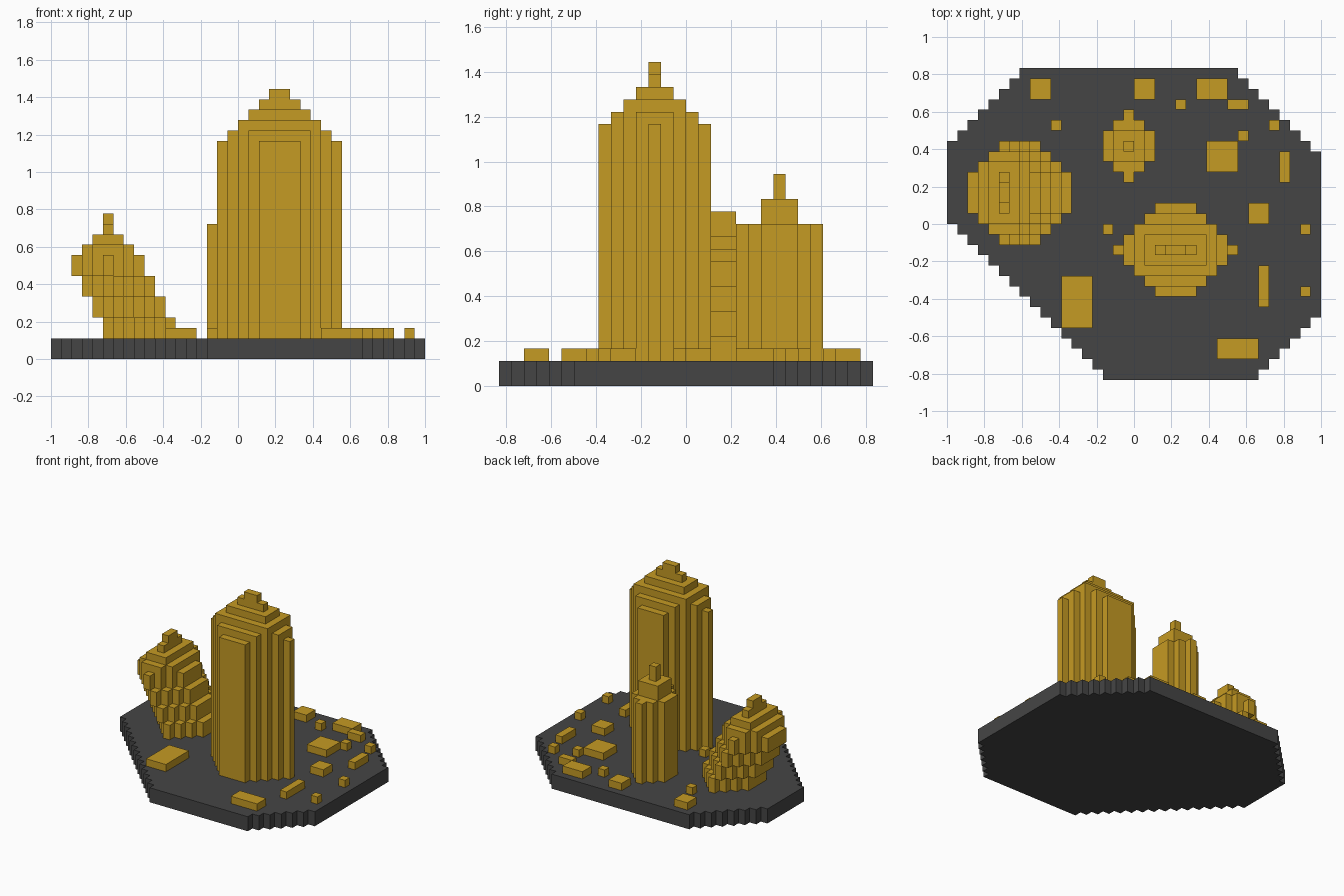
import bpy, bmesh

if "Cube" in bpy.data.objects:
    bpy.data.objects.remove(bpy.data.objects["Cube"], do_unlink=True)

U = 1 / 18          # size of one grid cell
GROUND = 2          # top of the base, in cells


def make_material(name, rgb):
    mat = bpy.data.materials.new(name)
    mat.use_nodes = True
    mat.diffuse_color = (*rgb, 1)
    bsdf = next(n for n in mat.node_tree.nodes if n.type == 'BSDF_PRINCIPLED')
    bsdf.inputs["Base Color"].default_value = (*rgb, 1)
    return mat


gold = make_material("gold", (0.56, 0.325, 0.017))
dark_grey = make_material("dark_grey", (0.06, 0.06, 0.06))


def add_prism(bm, rows, z0, z1):
    """Extrude a stepped outline; rows are (y0, y1, x0, x1) from front to back."""
    right = [(r[3], y) for r in rows for y in r[:2]]
    left = [(r[2], y) for r in reversed(rows) for y in (r[1], r[0])]
    points = []
    for p in right + left:
        if p not in points:
            points.append(p)
    face = bm.faces.new([bm.verts.new((x * U, y * U, z0 * U)) for x, y in points])
    top = bmesh.ops.extrude_face_region(bm, geom=[face], use_keep_orig=True)
    verts = [v for v in top["geom"] if isinstance(v, bmesh.types.BMVert)]
    bmesh.ops.translate(bm, verts=verts, vec=(0, 0, (z1 - z0) * U))


def finish(name, bm, mat):
    bmesh.ops.recalc_face_normals(bm, faces=bm.faces)
    mesh = bpy.data.meshes.new(name)
    bm.to_mesh(mesh)
    bm.free()
    mesh.materials.append(mat)
    obj = bpy.data.objects.new(name, mesh)
    bpy.context.collection.objects.link(obj)
    return obj


def stepped_rows(cx, cy, half_widths, depth):
    """Symmetric plan: half width of each one-cell row, front edge to middle."""
    n = len(half_widths)
    rows = []
    for i in range(depth):
        h = half_widths[min(i, depth - 1 - i, n - 1)]
        y = cy - depth / 2 + i
        rows.append((y, y + 1, cx - h, cx + h))
    return rows


def shrink(rows, inset):
    """Clip a plan to its bounding box moved inward by some cells."""
    x0, x1 = min(r[2] for r in rows) + inset, max(r[3] for r in rows) - inset
    kept = rows[inset:len(rows) - inset]
    return [(a, b, max(l, x0), min(r, x1)) for a, b, l, r in kept]


def build(name, layers, mat=gold):
    bm = bmesh.new()
    for rows, z0, z1 in layers:
        add_prism(bm, rows, z0, z1)
    return finish(name, bm, mat)


# Base plate with stepped diagonal corners
base_rows = []
for j in range(-15, 15):
    left = -18 + max(0, j - 7, -j)
    right = 18 - max(0, j - 6, -9 - j)
    base_rows.append((j, j + 1, left, right))
build("base_plate", [(base_rows, 0, GROUND)], dark_grey)

# Tall tower with stepped crown
plan = stepped_rows(4, -2.5, [2, 3, 4, 5, 6], 9)
layers = [(plan, GROUND, 21)]
layers += [(shrink(plan, i), 20 + i, 21 + i) for i in (1, 2, 3)]
layers += [([(-3, -2, 2, 6)], 24, 25), ([(-3, -2, 3, 5)], 25, 26)]
build("tall_tower", layers)

# Small tower at the back
plan = stepped_rows(-0.5, 7.5, [0.5, 1.5, 2.5], 7)
build("small_tower", [
    (plan, GROUND, 13),
    ([(6, 9, -2, 1)], 13, 15),
    ([(7, 8, -1, 0)], 15, 17),
])

# Leaning tower: the same plan shifted one cell every two levels
layers = []
for i in range(4):
    plan = stepped_rows(-9.5 - i, 3, [0.5, 1.5, 2.5, 3.5], 10)
    layers.append((plan, GROUND + 2 * i, GROUND + 2 * i + 2))
layers += [(shrink(plan, i), 9 + i, 10 + i) for i in (1, 2, 3)]
layers.append(([(2, 4, -13, -12)], 13, 14))
build("leaning_tower", layers)

# Low blocks scattered on the base: x0, x1, y0, y1
blocks = [
    (-10, -8, 12, 14), (0, 2, 12, 14), (6, 9, 12, 14), (4, 5, 11, 12),
    (9, 11, 11, 12), (-8, -7, 9, 10), (13, 14, 9, 10), (10, 11, 8, 9),
    (7, 10, 5, 8), (14, 15, 4, 7), (11, 13, 0, 2), (-3, -2, -1, 0),
    (16, 17, -1, 0), (12, 13, -8, -4), (16, 17, -7, -6),
    (-7, -4, -10, -5), (8, 12, -13, -11),
]
for i, (x0, x1, y0, y1) in enumerate(blocks, 1):
    build(f"low_block_{i:02d}", [([(y0, y1, x0, x1)], GROUND, GROUND + 1)])
